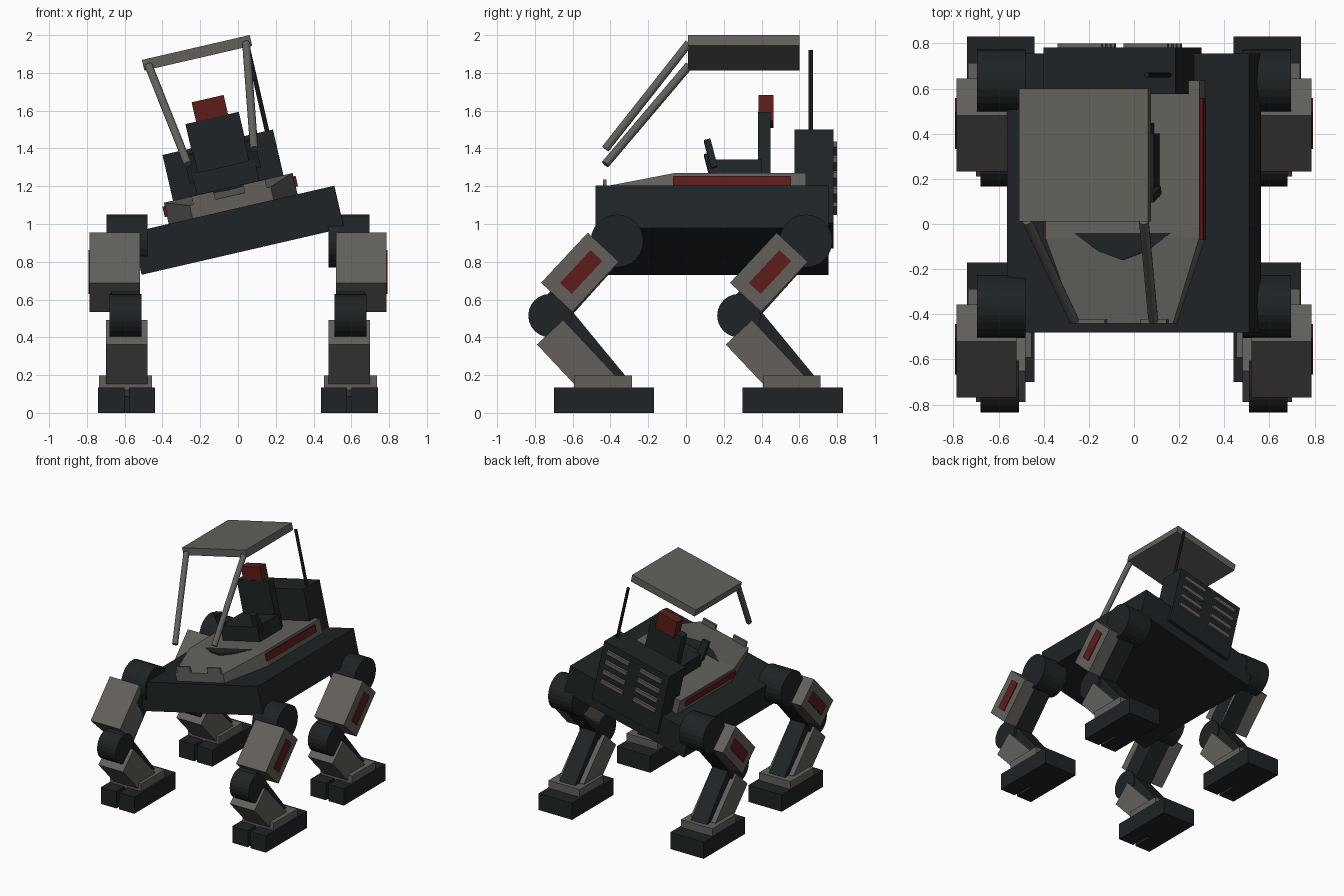
import bpy, bmesh, math
from mathutils import Matrix, Vector

if "Cube" in bpy.data.objects:
    bpy.data.objects.remove(bpy.data.objects["Cube"])


def material(name, col):
    m = bpy.data.materials.new(name)
    m.diffuse_color = (*col, 1)
    m.use_nodes = True
    m.node_tree.nodes["Principled BSDF"].inputs["Base Color"].default_value = m.diffuse_color
    return m


DARK = material("dark_metal", (0.013, 0.017, 0.019))
GREY = material("grey_armour", (0.125, 0.118, 0.105))
RED = material("red_trim", (0.11, 0.012, 0.01))
I = Matrix.Identity(4)
# The whole upper body leans sideways about the y axis
BODY = Matrix.Translation((0, 0, 0.967)) @ Matrix.Rotation(math.radians(-13), 4, 'Y')


def finish(name, bm, mat, m):
    bmesh.ops.transform(bm, matrix=m, verts=bm.verts)
    bmesh.ops.recalc_face_normals(bm, faces=bm.faces)
    me = bpy.data.meshes.new(name)
    bm.to_mesh(me)
    bm.free()
    me.materials.append(mat)
    ob = bpy.data.objects.new(name, me)
    bpy.context.collection.objects.link(ob)
    return ob


def box(name, x, y, z, mat, m=I):
    """Box given by its (min, max) range on each axis."""
    bm = bmesh.new()
    bmesh.ops.create_cube(bm, size=1)
    for v in bm.verts:
        v.co = [(r[0] + r[1]) / 2 + c * (r[1] - r[0]) for r, c in zip((x, y, z), v.co)]
    return finish(name, bm, mat, m)


def beam(name, x, a, b, thick, mat, m=I):
    """Slanted box between two (y, z) points, spanning x range."""
    (y0, z0), (y1, z1) = a, b
    h = math.hypot(y1 - y0, z1 - z0) / 2
    ang = math.atan2(-(y1 - y0), z1 - z0)
    mm = m @ Matrix.Translation((0, (y0 + y1) / 2, (z0 + z1) / 2)) @ Matrix.Rotation(ang, 4, 'X')
    return box(name, x, (-thick / 2, thick / 2), (-h, h), mat, mm)


def rod(name, a, b, r, mat, m=I, seg=12):
    a, b = Vector(a), Vector(b)
    bm = bmesh.new()
    bmesh.ops.create_cone(bm, cap_ends=True, segments=seg, radius1=r, radius2=r, depth=(b - a).length)
    q = (b - a).to_track_quat('Z', 'Y').to_matrix().to_4x4()
    return finish(name, bm, mat, m @ Matrix.Translation((a + b) / 2) @ q)


def slab(name, outline, z0, top, mat, m=I):
    """Extruded outline of (x, y); top(y) gives the upper height."""
    bm = bmesh.new()
    lo = [bm.verts.new((x, y, z0)) for x, y in outline]
    hi = [bm.verts.new((x, y, top(y))) for x, y in outline]
    n = len(lo)
    bm.faces.new(lo[::-1])
    # split the top where the nose starts to slope
    if n == 6:
        bm.faces.new((hi[0], hi[1], hi[2], hi[5]))
        bm.faces.new((hi[2], hi[3], hi[4], hi[5]))
    else:
        bm.faces.new(hi)
    for i in range(n):
        j = (i + 1) % n
        bm.faces.new((lo[i], lo[j], hi[j], hi[i]))
    return finish(name, bm, mat, m)


# Hull and tapered deck
box("hull", (-0.55, 0.55), (-0.48, 0.755), (-0.115, 0.115), DARK, BODY)
slab("deck", [(-0.22, -0.44), (0.22, -0.44), (0.35, -0.06), (0.35, 0.635), (-0.35, 0.635), (-0.35, -0.06)],
     0.11, lambda y: 0.185 if y < -0.4 else 0.23, GREY, BODY)
slab("foot_well", [(-0.22, -0.04), (-0.11, -0.12), (0, -0.16), (0.11, -0.12), (0.22, -0.04)],
     0.17, lambda y: 0.232, DARK, BODY)

# Seat with headrest
box("seat_base", (-0.17, 0.17), (0.12, 0.4), (0.22, 0.345), DARK, BODY)
box("seat_back", (-0.145, 0.145), (0.38, 0.447), (0.22, 0.61), DARK, BODY)
box("headrest", (-0.087, 0.087), (0.385, 0.463), (0.575, 0.715), RED, BODY)

# Engine pack with cooling slats, and antenna
box("engine_pack", (-0.3, 0.3), (0.575, 0.782), (-0.03, 0.478), DARK, BODY)
for s in (-1, 1):
    for i in range(4):
        z = 0.155 + 0.085 * i
        box("cooling_slat", (s * 0.15 - 0.1, s * 0.15 + 0.1), (0.77, 0.8), (z - 0.015, z + 0.015), GREY, BODY)
rod("antenna", (0.268, 0.66, 0.46), (0.268, 0.66, 0.916), 0.012, DARK, BODY, 8)

# Roof and its front posts
box("roof", (-0.293, 0.293), (0.01, 0.6), (0.935, 0.993), GREY, BODY)
for s in (-1, 1):
    rod("roof_post", (s * 0.18, -0.427, 0.4), (s * 0.265, 0.015, 0.955), 0.022, GREY, BODY)
    # deck trim, nose brackets and control levers
    box("deck_trim", sorted((s * 0.34, s * 0.362)), (-0.07, 0.555), (0.155, 0.212), RED, BODY)
    box("nose_bracket", (s * 0.14 - 0.06, s * 0.14 + 0.06), (-0.44, -0.422), (0.15, 0.23), GREY, BODY)
    beam("control_lever", (s * 0.165 - 0.028, s * 0.165 + 0.028), (0.15, 0.3), (0.112, 0.45), 0.035, DARK, BODY)


# Legs: the same leg used at four corners, upright in the world
def leg(label, s, dy):
    m = Matrix.Translation((0, dy, 0))
    X = lambda a, b: sorted((s * a, s * b))
    hip, knee, ankle = (-0.365, 0.91), (-0.72, 0.515), (-0.38, 0.15)
    cyl = lambda part, a, b, c, r: rod(f"{label}_{part}", (s * a, *c), (s * b, *c), r, DARK, m, 24)
    cyl("hip", 0.48, 0.695, hip, 0.14)
    cyl("knee", 0.51, 0.68, knee, 0.115)
    beam(f"{label}_thigh", X(0.52, 0.67), hip, knee, 0.17, DARK, m)
    beam(f"{label}_thigh_armour", X(0.52, 0.785), (-0.438, 0.877), (-0.685, 0.612), 0.225, GREY, m)
    beam(f"{label}_thigh_trim", X(0.77, 0.792), (-0.474, 0.833), (-0.636, 0.659), 0.085, RED, m)
    beam(f"{label}_shin", X(0.52, 0.66), (-0.66, 0.49), ankle, 0.15, DARK, m)
    beam(f"{label}_shin_armour", X(0.48, 0.70), (-0.72, 0.427), (-0.445, 0.135), 0.19, GREY, m)
    box(f"{label}_ankle", X(0.455, 0.735), (-0.592, -0.287), (0.12, 0.197), GREY, m)
    box(f"{label}_foot", X(0.44, 0.74), (-0.53, -0.17), (0, 0.135), DARK, m)
    for a in (0.44, 0.602):
        box(f"{label}_toe", X(a, a + 0.138), (-0.7, -0.53), (0, 0.135), DARK, m)


for s, side in ((-1, "left"), (1, "right")):
    leg("front_" + side + "_leg", s, 0)
    leg("back_" + side + "_leg", s, 1.0)
